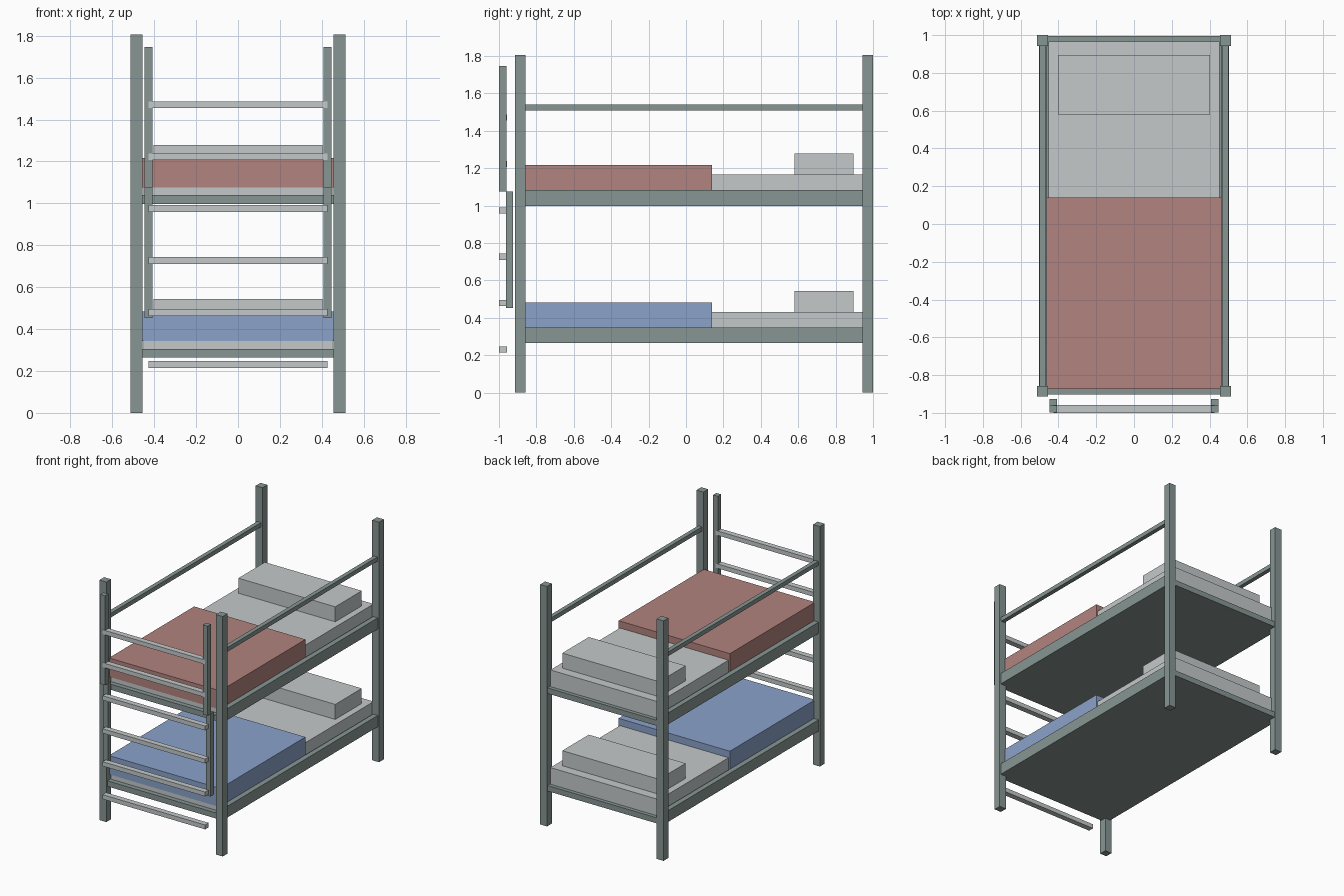
import bpy

if "Cube" in bpy.data.objects:
    bpy.data.objects.remove(bpy.data.objects["Cube"])


def material(name, r, g, b):
    def lin(c):
        c /= 255
        return c / 12.92 if c <= 0.04045 else ((c + 0.055) / 1.055) ** 2.4
    m = bpy.data.materials.new(name)
    m.diffuse_color = (lin(r), lin(g), lin(b), 1)
    m.use_nodes = True
    m.node_tree.nodes["Principled BSDF"].inputs["Base Color"].default_value = m.diffuse_color
    return m


FRAME = material("grey green metal", 135, 150, 147)
LIGHT = material("pale grey", 196, 201, 201)
RED = material("dusty red", 178, 131, 126)
BLUE = material("soft blue", 139, 162, 202)


def box(name, x, y, z, mat):
    """Box from (min, max) ranges on each axis."""
    bpy.ops.mesh.primitive_cube_add(size=1)
    o = bpy.context.object
    o.name = name
    r = (x, y, z)
    for v in o.data.vertices:
        v.co = [a[0] if c < 0 else a[1] for c, a in zip(v.co, r)]
    o.data.materials.append(mat)
    return o


def pair(name, x, y, z, mat):
    """Box on the right plus its mirror on the left."""
    box(name + "_right", x, y, z, mat)
    box(name + "_left", (-x[1], -x[0]), y, z, mat)


# corner posts
pair("front_post", (0.456, 0.513), (-0.914, -0.858), (0, 1.805), FRAME)
pair("back_post", (0.456, 0.513), (0.943, 1.0), (0, 1.805), FRAME)

# two bunks: base, side rails, mattress, blanket, pillow
for level, z, colour in (("lower", 0.264, BLUE), ("upper", 0.998, RED)):
    box(level + "_base", (-0.49, 0.49), (-0.902, 0.995), (z, z + 0.042), FRAME)
    pair(level + "_side_rail", (0.464, 0.503), (-0.87, 0.96), (z, z + 0.085), FRAME)
    box(level + "_mattress", (-0.452, 0.452), (-0.866, 0.966), (z + 0.042, z + 0.167), LIGHT)
    box(level + "_blanket", (-0.463, 0.463), (-0.873, 0.14), (z + 0.078, z + 0.219), colour)
    box(level + "_pillow", (-0.403, 0.403), (0.58, 0.895), (z + 0.167, z + 0.28), LIGHT)

# guard rails beside the upper bunk
pair("guard_rail", (0.468, 0.5), (-0.87, 0.96), (1.508, 1.54), FRAME)

# ladder uprights in two offset lengths
pair("ladder_upper_upright", (0.407, 0.447), (-0.999, -0.96), (1.074, 1.747), FRAME)
pair("ladder_lower_upright", (0.407, 0.447), (-0.963, -0.926), (0.452, 1.076), FRAME)

# ladder rungs
for i in range(6):
    z = 0.214 + i * 0.248
    box(f"ladder_rung_{i + 1}", (-0.427, 0.427), (-1.0, -0.958), (z, z + 0.033), LIGHT)
